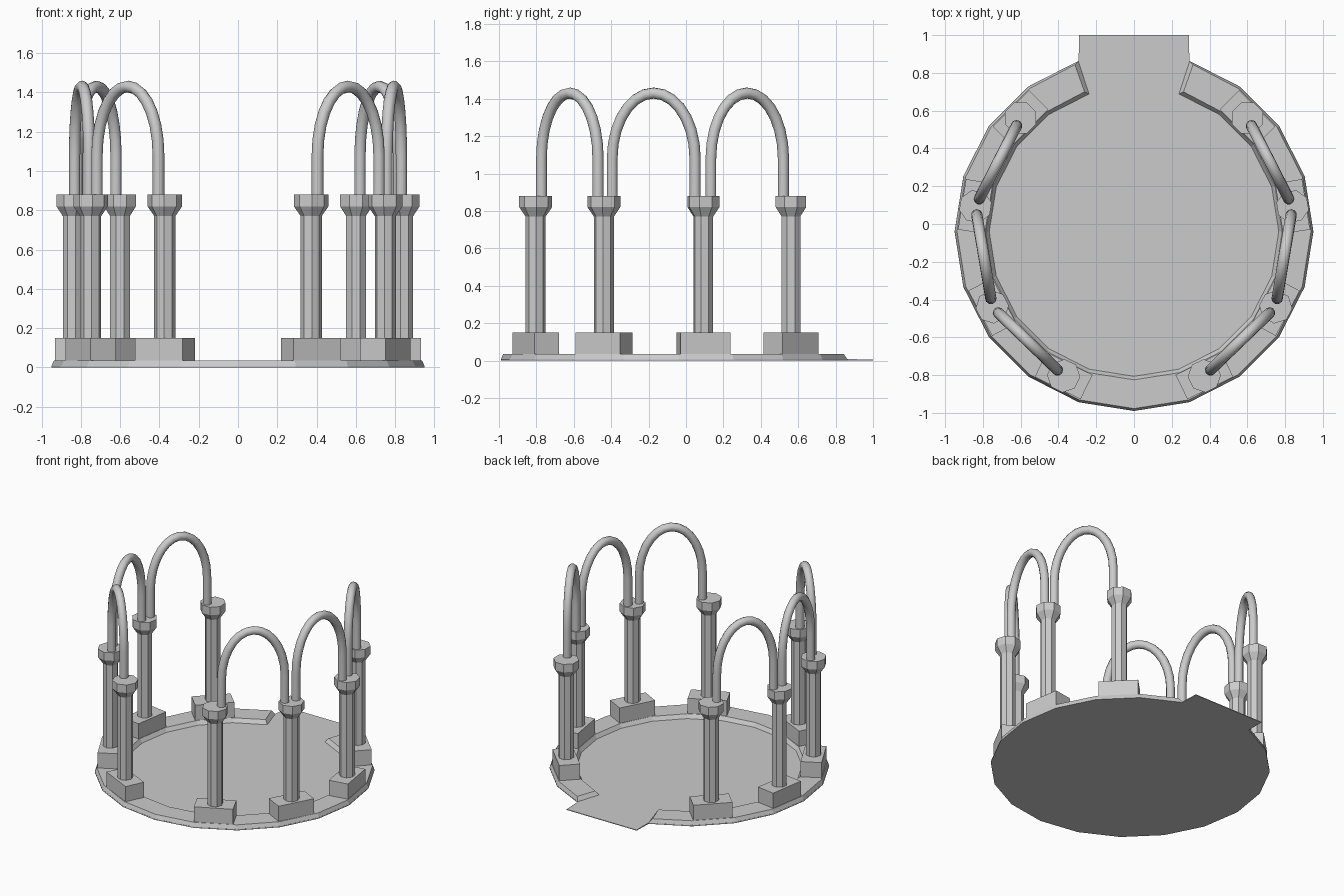
import bpy, bmesh
from math import cos, sin, pi, radians
from mathutils import Matrix, Vector

if "Cube" in bpy.data.objects:
    bpy.data.objects.remove(bpy.data.objects["Cube"])

CY = -0.04                       # centre of the round platform
COLUMN_R = 0.85
ANGLES = [-64, -28, 9, 45]       # columns on the right side


def polar(r, deg, z=0.0):
    a = radians(deg)
    return Vector((r * cos(a), CY + r * sin(a), z))


def mirror(ob):
    ob.modifiers.new("mirror", 'MIRROR').use_axis = (True, False, False)


def mesh_object(name, bm, mirrored=False):
    bmesh.ops.recalc_face_normals(bm, faces=bm.faces)
    me = bpy.data.meshes.new(name)
    bm.to_mesh(me)
    bm.free()
    ob = bpy.data.objects.new(name, me)
    bpy.context.collection.objects.link(ob)
    if mirrored:
        mirror(ob)
    return ob


def skin(bm, rings, closed):
    """Join rings of points with quads and cap both ends."""
    vs = [[bm.verts.new(p) for p in ring] for ring in rings]
    n = len(vs[0])
    for a, b in zip(vs, vs[1:]):
        for i in range(n if closed else n - 1):
            j = (i + 1) % n
            bm.faces.new((a[i], a[j], b[j], b[i]))
    bm.faces.new(vs[0])
    bm.faces.new(vs[-1])


# Thin floor: 20-sided disc with an entrance tongue at the back
bm = bmesh.new()
low = [polar(0.95, 72 - 18 * i, 0.008) for i in range(19)]
low += [Vector((-0.29, 1.0, 0.005)), Vector((0.29, 1.0, 0.005))]
top = [bm.verts.new(p) for p in low]
bot = [bm.verts.new((p.x, p.y, 0)) for p in low]
bm.faces.new(top)
bm.faces.new(bot)
for i in range(len(top)):
    j = (i + 1) % len(top)
    bm.faces.new((top[i], top[j], bot[j], bot[i]))
mesh_object("floor", bm)

# Raised kerb, open at the entrance, with chamfered edges
bm = bmesh.new()
rings = []
for i in range(19):
    deg = 72 - 18 * i
    inset = {0: -1.5, 18: 1.5}.get(i, 0)
    rings.append([polar(0.95, deg, 0.006), polar(0.937, deg + inset, 0.036),
                  polar(0.785, deg + inset, 0.036), polar(0.765, deg, 0.006)])
skin(bm, rings, True)
mesh_object("kerb", bm)

# Rectangular plinths
for n, deg in enumerate(ANGLES, 1):
    place = Matrix.Translation(polar(COLUMN_R, deg)) @ Matrix.Rotation(radians(deg), 4, 'Z')
    bm = bmesh.new()
    bmesh.ops.create_cube(bm, size=1, matrix=place @ Matrix.Translation((0, 0, 0.085))
                          @ Matrix.Diagonal((0.144, 0.27, 0.13, 1)))
    mesh_object(f"plinth_{n}", bm, True)

    # Octagonal column with flared capital
    bm = bmesh.new()
    profile = [(0.054, 0.14), (0.054, 0.77), (0.088, 0.82), (0.088, 0.88)]
    skin(bm, [[place @ Vector((r * cos((k + .5) * pi / 4), r * sin((k + .5) * pi / 4), z))
               for k in range(8)] for r, z in profile], True)
    mesh_object(f"column_{n}", bm, True)

# Tall round arches between neighbouring columns
for n, (a, b) in enumerate(zip(ANGLES, ANGLES[1:]), 1):
    p, q = polar(COLUMN_R, a), polar(COLUMN_R, b)
    mid, half = (p + q) / 2, (q - p) / 2
    half *= (half.length - 0.045) / half.length
    up = Vector((0, 0, 1))
    pts = [mid - half + up * 0.87]
    steps = 14
    for i in range(steps + 1):
        t = pi * i / steps
        pts.append(mid - half * cos(t) + up * (1.08 + 0.35 * sin(t)))
    pts.append(mid + half + up * 0.87)
    cu = bpy.data.curves.new(f"arch_{n}", 'CURVE')
    cu.dimensions = '3D'
    cu.bevel_depth = 0.03
    cu.bevel_resolution = 3
    cu.use_fill_caps = True
    sp = cu.splines.new('POLY')
    sp.points.add(len(pts) - 1)
    for pt, co in zip(sp.points, pts):
        pt.co = (*co, 1)
    ob = bpy.data.objects.new(f"arch_{n}", cu)
    bpy.context.collection.objects.link(ob)
    mirror(ob)
